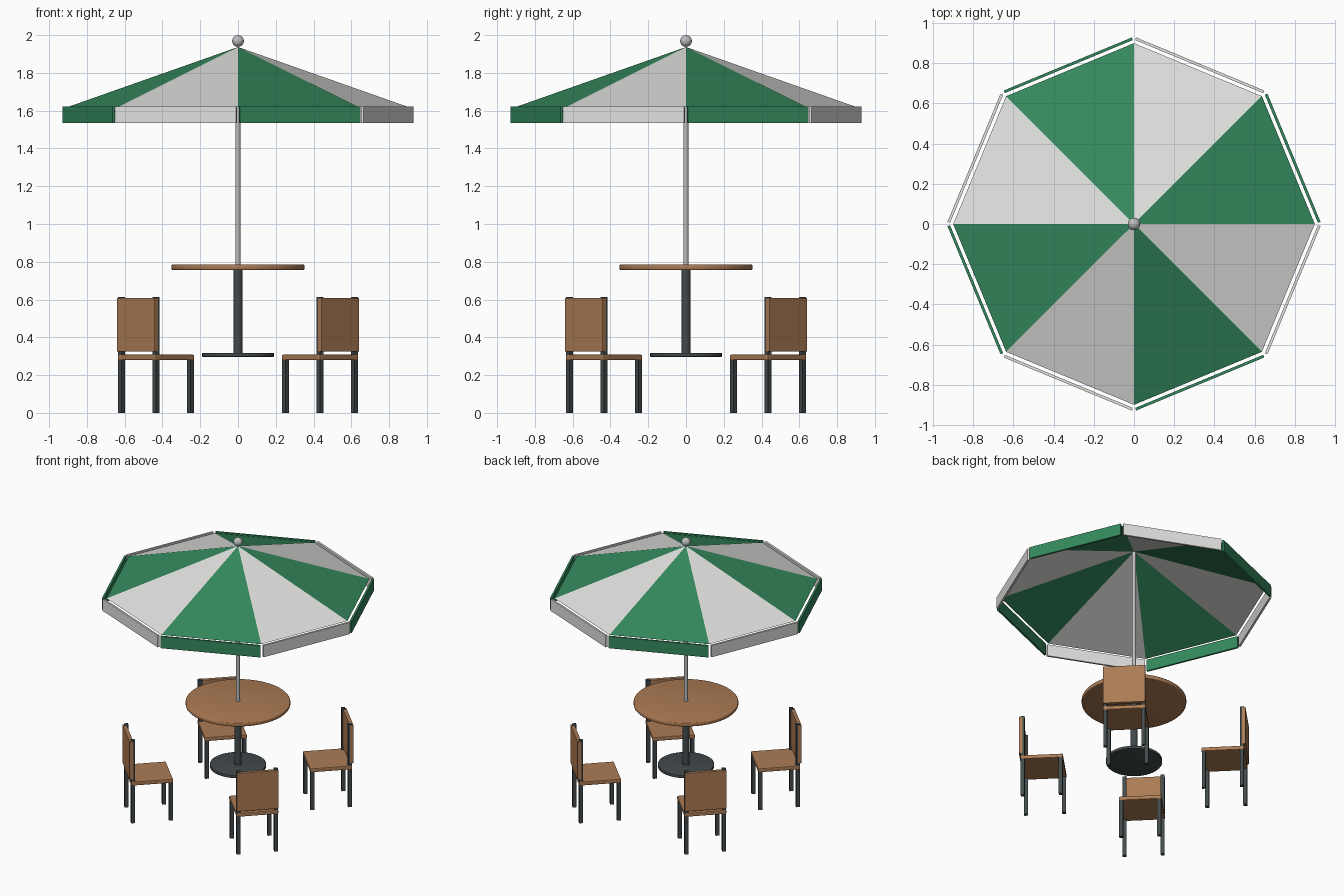
import bpy, bmesh, math
from mathutils import Matrix, Vector

if "Cube" in bpy.data.objects:
    bpy.data.objects.remove(bpy.data.objects["Cube"])


def material(name, r, g, b):
    lin = [((c / 255 + 0.055) / 1.055) ** 2.4 for c in (r, g, b)]
    m = bpy.data.materials.new(name)
    m.diffuse_color = (*lin, 1)
    m.use_nodes = True
    m.node_tree.nodes["Principled BSDF"].inputs["Base Color"].default_value = m.diffuse_color
    return m


GREEN = material("green fabric", 52, 137, 93)
WHITE = material("white fabric", 226, 226, 224)
WOOD = material("brown wood", 172, 123, 84)
DARK = material("dark metal", 66, 74, 76)
STEEL = material("light steel", 190, 190, 190)


def finish(name, bm, mats, smooth=False, matrix=None):
    me = bpy.data.meshes.new(name)
    bm.to_mesh(me)
    bm.free()
    for m in mats:
        me.materials.append(m)
    ob = bpy.data.objects.new(name, me)
    bpy.context.collection.objects.link(ob)
    if matrix is not None:
        ob.matrix_world = matrix
    if smooth:
        bpy.ops.object.select_all(action='DESELECT')
        ob.select_set(True)
        bpy.context.view_layer.objects.active = ob
        bpy.ops.object.shade_smooth_by_angle(angle=math.radians(35))
    return ob


def box(name, lo, hi, mat, matrix, bevel=0):
    lo, hi = Vector(lo), Vector(hi)
    bm = bmesh.new()
    bmesh.ops.create_cube(bm, size=1, matrix=Matrix.Translation((lo + hi) / 2)
                          @ Matrix.Diagonal((*(hi - lo), 1)))
    if bevel:
        bmesh.ops.bevel(bm, geom=bm.edges[:], offset=bevel, segments=2,
                        profile=0.5, affect='EDGES')
    return finish(name, bm, [mat], False, matrix)


def cylinder(name, r, z0, z1, mat, segs=48, bevel=0):
    bm = bmesh.new()
    bmesh.ops.create_cone(bm, cap_ends=True, segments=segs, radius1=r, radius2=r,
                          depth=z1 - z0, matrix=Matrix.Translation((0, 0, (z0 + z1) / 2)))
    if bevel:
        rims = [e for e in bm.edges if abs(e.verts[0].co.z - e.verts[1].co.z) < 1e-5]
        bmesh.ops.bevel(bm, geom=rims, offset=bevel, segments=3,
                        profile=0.5, affect='EDGES')
    return finish(name, bm, [mat], True)


# Table
cylinder("table_base", 0.19, 0.297, 0.318, DARK, 48, 0.003)
cylinder("table_post", 0.024, 0.31, 0.765, DARK, 32)
cylinder("table_top", 0.353, 0.757, 0.785, WOOD, 64, 0.006)

# Umbrella pole and ball finial
cylinder("umbrella_pole", 0.0125, 0.30, 1.93, STEEL, 24)
bm = bmesh.new()
bmesh.ops.create_uvsphere(bm, u_segments=24, v_segments=14, radius=0.031,
                          matrix=Matrix.Translation((0, 0, 1.969)))
finish("finial", bm, [STEEL], True)

# Canopy: eight alternating flat panels
bm = bmesh.new()
apex = bm.verts.new((0, 0, 1.937))
rim = [bm.verts.new((0.9 * math.cos(i * math.pi / 4), 0.9 * math.sin(i * math.pi / 4), 1.62))
       for i in range(8)]
for i in range(8):
    f = bm.faces.new((apex, rim[i], rim[(i + 1) % 8]))
    f.material_index = i % 2
finish("canopy", bm, [GREEN, WHITE])

# Valance strips hanging round the rim
for i in range(8):
    turn = Matrix.Rotation((i + 0.5) * math.pi / 4, 4, 'Z')
    box(f"valance_{i + 1}", (0.848, -0.345, 1.535), (0.862, 0.345, 1.622),
        (GREEN, WHITE)[i % 2], turn)

# Four chairs on the diagonals, local +x points away from the table
S, A = 0.013, 0.129
for k in range(4):
    place = (Matrix.Rotation(math.radians(45 + 90 * k), 4, 'Z')
             @ Matrix.Translation((0.613, 0, 0)))
    n = k + 1
    box(f"chair_{n}_seat", (-0.144, -0.144, 0.279), (0.144, 0.144, 0.308), WOOD, place, 0.006)
    box(f"chair_{n}_back_panel", (0.127, -0.1425, 0.324), (0.154, 0.1425, 0.608),
        WOOD, place, 0.003)
    for side, y in (("left", A), ("right", -A)):
        box(f"chair_{n}_front_leg_{side}", (-A - S, y - S, 0), (-A + S, y + S, 0.285), DARK, place)
        box(f"chair_{n}_back_post_{side}", (A - S, y - S, 0), (A + S, y + S, 0.614), DARK, place)
